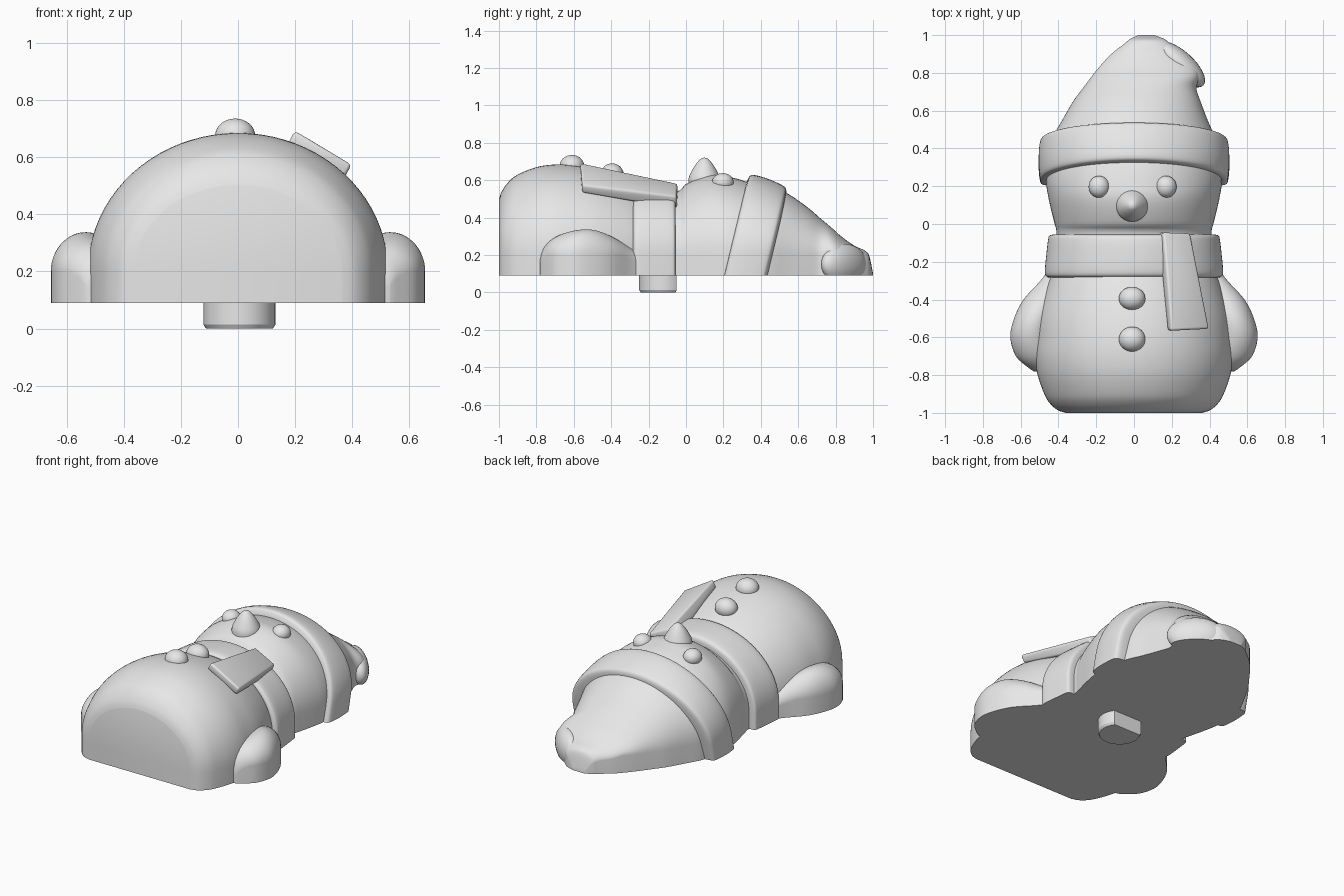
import bpy, bmesh, math
from mathutils import Vector

if "Cube" in bpy.data.objects:
    bpy.data.objects.remove(bpy.data.objects["Cube"], do_unlink=True)

GREY = (0.8, 0.8, 0.8, 1.0)
mat = bpy.data.materials.new("plain grey")
mat.use_nodes = True
mat.diffuse_color = GREY
mat.node_tree.nodes["Principled BSDF"].inputs["Base Color"].default_value = GREY

BASE = 0.09   # height of the flat back
WALL = 0.2    # top of the upright side walls


def finish(name, bm, angle=40):
    bmesh.ops.recalc_face_normals(bm, faces=bm.faces)
    mesh = bpy.data.meshes.new(name)
    bm.to_mesh(mesh)
    bm.free()
    mesh.materials.append(mat)
    ob = bpy.data.objects.new(name, mesh)
    bpy.context.collection.objects.link(ob)
    bpy.ops.object.select_all(action='DESELECT')
    ob.select_set(True)
    bpy.context.view_layer.objects.active = ob
    bpy.ops.object.shade_smooth_by_angle(angle=math.radians(angle))
    return ob


def smooth_path(points, steps=4):
    """Catmull-Rom curve through the given points."""
    pts = [Vector(p) for p in points]
    pts = [pts[0]] + pts + [pts[-1]]
    out = []
    for a, b, c, d in zip(pts, pts[1:], pts[2:], pts[3:]):
        for i in range(steps):
            t = i / steps
            out.append(0.5 * (2 * b + (c - a) * t + (2 * a - 5 * b + 4 * c - d) * t * t
                              + (3 * b - a - 3 * c + d) * t ** 3))
    return out + [pts[-1]]


def loft(name, stations, lean=0.0, side=1, arc=40):
    """Dome sections along y; each station is (y, centre x, half width, top)."""
    bm = bmesh.new()
    rings = []
    for y, cx, w, top in smooth_path(stations):
        wall = min(WALL, BASE + 0.6 * (top - BASE))
        section = [(w, BASE)]
        for i in range(arc + 1):
            a = math.pi * i / arc
            section.append((w * math.cos(a), wall + (top - wall) * math.sin(a)))
        section.append((-w, BASE))
        rings.append([bm.verts.new((side * (cx + x), y + lean * (z - BASE), z))
                      for x, z in section])
    for r, s in zip(rings, rings[1:]):
        for i in range(len(r)):
            j = (i + 1) % len(r)
            bm.faces.new((r[i], r[j], s[j], s[i]))
    bm.faces.new(rings[0])
    bm.faces.new(rings[-1])
    return finish(name, bm)


def ball(name, centre, size, turn=0):
    bm = bmesh.new()
    bmesh.ops.create_uvsphere(bm, u_segments=32, v_segments=16, radius=1)
    for v in bm.verts:
        v.co = Vector((v.co.x * size[0], v.co.y * size[1], v.co.z * size[2]))
        x, y = v.co.xy
        v.co.x = x * math.cos(turn) - y * math.sin(turn)
        v.co.y = x * math.sin(turn) + y * math.cos(turn)
        v.co += Vector(centre)
        v.co.z = max(v.co.z, BASE)
    return finish(name, bm)


# Body and head in one smooth sweep
loft("body_and_head", [
    (-1.0, 0, .36, .5), (-.985, 0, .405, .54), (-.95, 0, .445, .59), (-.9, 0, .475, .63),
    (-.8, 0, .51, .67), (-.7, 0, .525, .684), (-.6, 0, .52, .68), (-.5, 0, .51, .66),
    (-.4, 0, .485, .63), (-.3, 0, .45, .59), (-.2, 0, .41, .54), (-.05, 0, .41, .54),
    (0, 0, .42, .58), (.08, 0, .44, .615), (.15, 0, .455, .63), (.22, 0, .465, .62),
    (.3, 0, .46, .6), (.4, 0, .44, .56), (.5, 0, .36, .48)])

# Arms
for side, label in ((1, "left_arm"), (-1, "right_arm")):
    loft(label, [
        (-.78, .5, .03, .18), (-.76, .5, .06, .24), (-.7, .52, .105, .295),
        (-.6, .54, .115, .33), (-.5, .525, .11, .335), (-.4, .485, .1, .3),
        (-.3, .43, .065, .24), (-.24, .42, .03, .2)], side=side)

# Scarf band
loft("scarf", [
    (-.285, 0, .43, .54), (-.28, 0, .46, .575), (-.255, 0, .472, .593),
    (-.17, 0, .465, .593), (-.085, 0, .455, .585), (-.06, 0, .445, .57),
    (-.055, 0, .41, .54)])

# Hanging scarf end
bm = bmesh.new()
top = [Vector(p) for p in ((.155, -.045, .585), (.3, -.05, .515),
                           (.4, -.555, .575), (.2, -.565, .695))]
drop = [Vector((-.03, 0, -.1)), Vector((-.03, 0, -.07)),
        Vector((-.025, 0, -.045)), Vector((-.025, 0, -.045))]
upper = [bm.verts.new(p) for p in top]
lower = [bm.verts.new(p + d) for p, d in zip(top, drop)]
bm.faces.new(upper)
bm.faces.new(lower[::-1])
for i in range(4):
    j = (i + 1) % 4
    bm.faces.new((upper[i], lower[i], lower[j], upper[j]))
bmesh.ops.bevel(bm, geom=bm.edges[:], offset=.014, segments=3, profile=.5, affect='EDGES')
finish("scarf_end", bm)

# Hat brim, leaning with the head
loft("hat_brim", [
    (.205, 0, .45, .57), (.207, 0, .48, .605), (.225, 0, .497, .628), (.3, 0, .505, .612),
    (.395, 0, .5, .575), (.425, 0, .485, .55), (.435, 0, .44, .5)], lean=.24)

# Hat cone tapering to a tip that folds aside
loft("hat_cone", [
    (.4, 0, .45, .575), (.47, 0, .425, .56), (.55, .005, .385, .525), (.65, .015, .337, .455),
    (.72, .03, .3, .395), (.78, .06, .285, .345), (.83, .07, .255, .3), (.9, .065, .185, .25),
    (.955, .07, .12, .225), (.98, .07, .09, .195), (1.0, .065, .04, .1)])
ball("hat_tip", (.245, .845, .15), (.165, .07, .11), turn=math.radians(-42))

# Eyes
for x, label in ((.17, "left_eye"), (-.185, "right_eye")):
    ball(label, (x, .197, .588), (.055, .058, .05))

# Buttons
ball("upper_button", (-.01, -.395, .63), (.07, .062, .06))
ball("lower_button", (-.01, -.61, .675), (.07, .066, .06))

# Nose: a rounded cone made by turning a profile
bm = bmesh.new()
profile = smooth_path([(.086, 0, .56), (.084, 0, .61), (.07, 0, .645), (.046, 0, .685),
                       (.02, 0, .714), (0, 0, .721)])
verts = [bm.verts.new(p) for p in profile]
edges = [bm.edges.new(pair) for pair in zip(verts, verts[1:])]
bmesh.ops.spin(bm, geom=verts + edges, cent=(0, 0, 0), axis=(0, 0, 1),
               angle=math.tau, steps=32)
bmesh.ops.remove_doubles(bm, verts=bm.verts, dist=.0005)
bmesh.ops.translate(bm, verts=bm.verts, vec=(-.01, .098, 0))
finish("nose", bm)

# Peg on the flat back: a round bar with one flat side and a small chamfer
bm = bmesh.new()
radius, flat = .126, .075
start = math.asin(flat / radius)
sweep = math.pi + 2 * start
rings = []
for z, scale in ((0, .93), (.014, 1), (BASE + .05, 1)):
    ring = []
    for i in range(33):
        a = math.pi - start + sweep * i / 32
        ring.append(bm.verts.new((.005 + scale * radius * math.cos(a),
                                  -.125 + scale * radius * math.sin(a), z)))
    rings.append(ring)
for r, s in zip(rings, rings[1:]):
    for i in range(len(r)):
        j = (i + 1) % len(r)
        bm.faces.new((r[i], r[j], s[j], s[i]))
bm.faces.new(rings[0])
bm.faces.new(rings[-1])
finish("back_peg", bm, 30)
